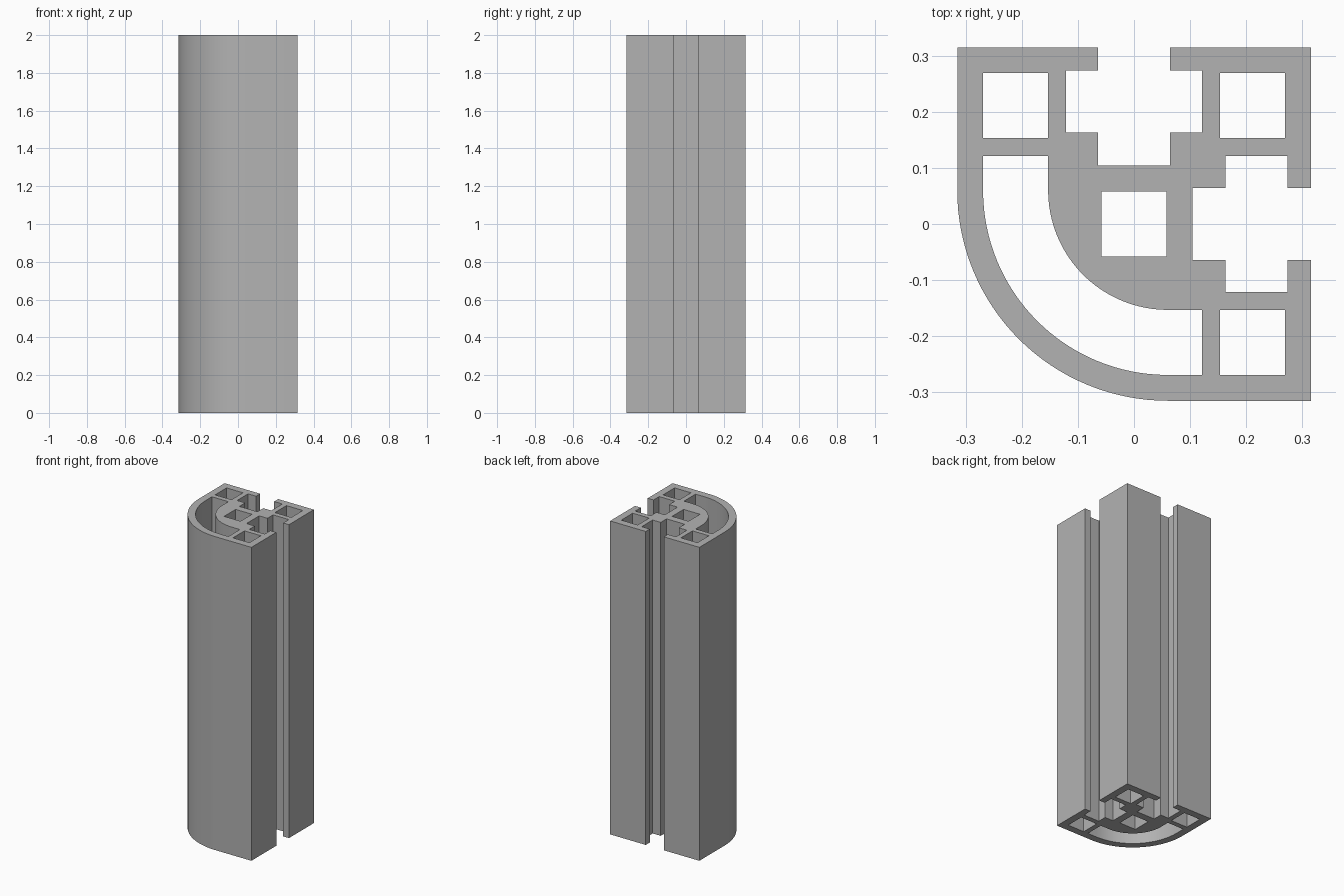
import bpy, bmesh
from math import sin, cos, pi, radians

cube = bpy.data.objects.get("Cube")
if cube:
    bpy.data.objects.remove(cube, do_unlink=True)

HEIGHT = 2.0
HALF = 0.315            # half width of the section
INNER, OUTER = 0.153, 0.269   # near and far walls of the hollow chambers
SLOT, CAVITY = 0.064, 0.121   # half widths of slot mouth and slot cavity
ARC = 0.06              # centre of the rounded corner, in x and y
STEPS = 32


def arc(reach):
    """Quarter round from the left wall to the front wall at -reach."""
    r = ARC + reach
    return [(ARC + r * cos(pi + pi / 2 * i / STEPS),
             ARC + r * sin(pi + pi / 2 * i / STEPS)) for i in range(STEPS + 1)]


def swapped(points):
    """Mirror across the diagonal, reversed so that the loop continues."""
    return [(y, x) for x, y in reversed(points)]


def square(cx, cy, h):
    return [(cx - h, cy - h), (cx + h, cy - h), (cx + h, cy + h), (cx - h, cy + h)]


# Half of the T-slot, then its mirror image, opening to the back
half_slot = [(SLOT, HALF), (SLOT, 0.274), (CAVITY, 0.274),
             (CAVITY, 0.1635), (SLOT, 0.1635), (SLOT, 0.1045)]
back_slot = half_slot + [(-x, y) for x, y in reversed(half_slot)]

# Outer outline: rounded corner, right slot, square corner, back slot
outline = (arc(HALF) + [(HALF, -HALF)] + swapped(back_slot)
           + [(HALF, HALF)] + back_slot + [(-HALF, HALF)])

# Hollow chambers: curved channel, core and three corner squares
channel = arc(OUTER) + [(CAVITY, -OUTER), (CAVITY, -INNER)]
channel += list(reversed(arc(INNER))) + [(-INNER, CAVITY), (-OUTER, CAVITY)]
mid, h = (INNER + OUTER) / 2, (OUTER - INNER) / 2
loops = [outline, channel, square(0, 0, h)]
loops += [square(sx * mid, sy * mid, h) for sx, sy in ((1, 1), (-1, 1), (1, -1))]

# Filled section extruded along the full height
curve = bpy.data.curves.new("section", "CURVE")
curve.dimensions = "2D"
curve.fill_mode = "BOTH"
curve.extrude = HEIGHT / 2
for pts in loops:
    spline = curve.splines.new("POLY")
    spline.points.add(len(pts) - 1)
    for p, (x, y) in zip(spline.points, pts):
        p.co = (x, y, 0, 1)
    spline.use_cyclic_u = True
helper = bpy.data.objects.new("section", curve)
bpy.context.scene.collection.objects.link(helper)
bpy.context.view_layer.update()
mesh = bpy.data.meshes.new_from_object(
    helper.evaluated_get(bpy.context.evaluated_depsgraph_get()))
bpy.data.objects.remove(helper, do_unlink=True)

# Weld the caps to the walls and stand the rail on the floor
bm = bmesh.new()
bm.from_mesh(mesh)
bmesh.ops.remove_doubles(bm, verts=bm.verts, dist=1e-5)
bmesh.ops.translate(bm, verts=bm.verts, vec=(0, 0, HEIGHT / 2))
bmesh.ops.recalc_face_normals(bm, faces=bm.faces)
bm.to_mesh(mesh)
bm.free()
mesh.name = "slotted_rail"

rail = bpy.data.objects.new("slotted_rail", mesh)
bpy.context.scene.collection.objects.link(rail)

# Plain grey metal
grey = (0.45, 0.45, 0.45, 1)
mat = bpy.data.materials.new("aluminium_grey")
mat.use_nodes = True
mat.diffuse_color = grey
mat.node_tree.nodes["Principled BSDF"].inputs["Base Color"].default_value = grey
mesh.materials.clear()
mesh.materials.append(mat)

bpy.ops.object.select_all(action="DESELECT")
rail.select_set(True)
bpy.context.view_layer.objects.active = rail
bpy.ops.object.shade_smooth_by_angle(angle=radians(30))
